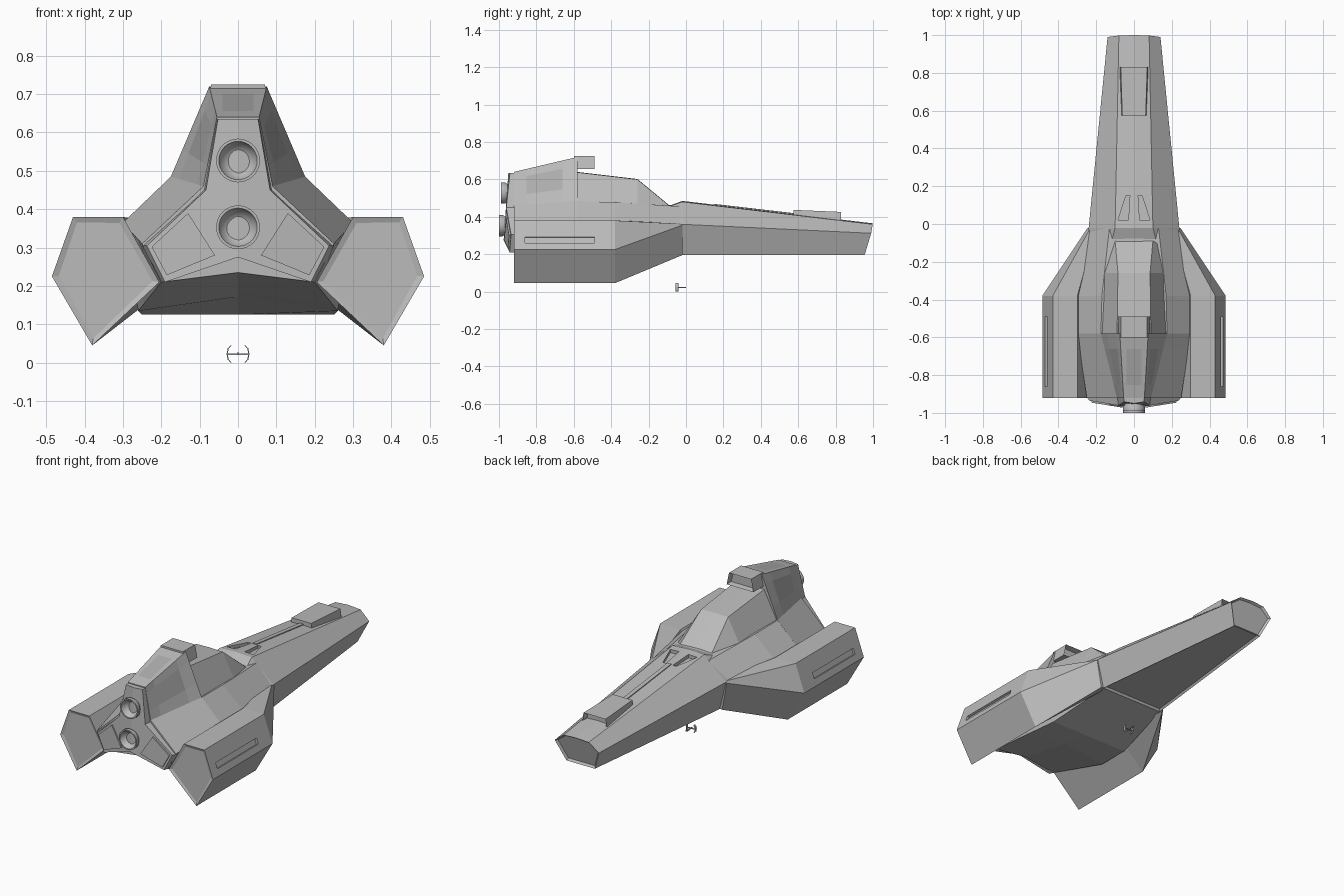
import bpy, bmesh, math
from mathutils import Vector

cube = bpy.data.objects.get("Cube")
if cube:
    bpy.data.objects.remove(cube, do_unlink=True)


def material(name, v):
    m = bpy.data.materials.new(name)
    m.use_nodes = True
    m.diffuse_color = (v, v, v, 1)
    m.node_tree.nodes["Principled BSDF"].inputs["Base Color"].default_value = (v, v, v, 1)
    return m


HULL = material("hull grey", 0.5)
PANEL = material("panel grey", 0.42)


def finish(name, bm):
    bmesh.ops.recalc_face_normals(bm, faces=bm.faces)
    me = bpy.data.meshes.new(name)
    bm.to_mesh(me)
    bm.free()
    me.materials.append(HULL)
    me.materials.append(PANEL)
    ob = bpy.data.objects.new(name, me)
    bpy.context.collection.objects.link(ob)
    return ob


def loft(name, rings, recess=None, width=0.012, depth=-0.012):
    """Skin rings of 3D points; faces chosen by recess(face) are inset."""
    bm = bmesh.new()
    rows = [[bm.verts.new(p) for p in r] for r in rings]
    n = len(rows[0])
    for a, b in zip(rows, rows[1:]):
        for i in range(n):
            j = (i + 1) % n
            bm.faces.new((a[i], a[j], b[j], b[i]))
    bm.faces.new(rows[0])
    bm.faces.new(rows[-1][::-1])
    bmesh.ops.recalc_face_normals(bm, faces=bm.faces)
    if recess:
        bm.normal_update()
        for f in [f for f in bm.faces if recess(f)]:
            bmesh.ops.inset_individual(bm, faces=[f], thickness=width, depth=depth)
    return finish(name, bm)


def sym(y, half):
    """Full ring from half-section points (x, z[, y offset])."""
    pts = [(p[0], y + (p[2] if len(p) > 2 else 0), p[1]) for p in half]
    return pts + [(-x, b, z) for x, b, z in reversed(pts) if x > 0]


def flat(y, pts):
    return [(x, y, z) for x, z in pts]


def rect(y, x0, x1, z0, z1):
    return flat(y, [(x0, z0), (x1, z0), (x1, z1), (x0, z1)])


def box(name, centre, size, tilt=0):
    bm = bmesh.new()
    bmesh.ops.create_cube(bm, size=1)
    bmesh.ops.scale(bm, vec=size, verts=bm.verts)
    ob = finish(name, bm)
    ob.location = centre
    ob.rotation_euler.y = tilt
    return ob


def cut(ob, cutter):
    bpy.context.view_layer.update()
    mod = ob.modifiers.new("cut", "BOOLEAN")
    mod.operation = "DIFFERENCE"
    mod.solver = "EXACT"
    mod.object = cutter
    bpy.context.view_layer.objects.active = ob
    bpy.ops.object.modifier_apply(modifier=mod.name)
    bpy.data.objects.remove(cutter, do_unlink=True)


def mirror(ob):
    ob.modifiers.new("mirror", "MIRROR")


def rear(f):
    return f.normal.y < -0.9


def fore(f):
    return f.normal.y > 0.8


# Long forward hull with recessed tip and belly panel
nose = loft("forward_hull", [
    sym(-0.10, [(0, .455), (.12, .452), (.24, .36), (.2, .195)]),
    sym(-0.02, [(0, .485), (.1, .48), (.24, .36), (.2, .195)]),
    sym(1.0, [(0, .365), (.08, .36, -.002), (.14, .312, -.01), (.09, .195, -.045)]),
], lambda f: fore(f) or (f.normal.z < -0.9 and f.calc_area() > 0.1))
for s in (1, -1):
    cut(nose, loft("vent_cutter", [
        rect(.02, s * .03, s * .085, .458, .6),
        rect(.15, s * .022, s * .042, .447, .6)]))

# Raised spine strip and sensor housings
loft("spine_strip", [rect(.15, -.012, .012, .45, .469), rect(.6, -.012, .012, .39, .417)])
loft("nose_housing", [
    sym(.575, [(.062, .437), (.07, .37)]),
    sym(.83, [(.07, .426), (.08, .34)])], fore, .01, -.03)
loft("tower_sensor", [
    sym(-.60, [(.07, .725), (.085, .655)]),
    sym(-.49, [(.07, .725), (.085, .655)])], fore, .01, -.03)


# Aft body and tower, with painted panels
def tower_ring(u):
    mix = lambda a, b, t: a + (b - a) * t
    top = mix(.64, .72, u)
    hi = (mix(.055, .075, u), top)
    lo = (mix(.09, .175, u), mix(.46, .485, u))
    side = [(mix(hi[0], lo[0], v), mix(hi[1], lo[1], v)) for v in (0, .2, .7, 1)]
    lower = [(mix(.25, .3, u), mix(.31, .365, u)),
             (mix(.2, .26, u), mix(.21, .135, u)), (0, mix(.235, .172, u))]
    return sym(mix(-.92, -.58, u), [(0, top), (.04, top)] + side + lower)


tower = loft("aft_body", [tower_ring(u) for u in (0, .2, .76, 1)])
for f in tower.data.polygons:
    c = f.center
    if -.84 < c.y < -.66 and (abs(c.x) < .04 and c.z > .6 or .53 < c.z < .635):
        f.material_index = 1

# Middle body between the pods
loft("mid_body", [
    sym(-.58, [(0, .48), (.175, .484), (.3, .365), (.26, .135), (0, .172)]),
    sym(-.38, [(0, .48), (.17, .478), (.3, .365), (.25, .125), (0, .125)]),
    sym(-.02, [(0, .46), (.13, .455), (.235, .36), (.2, .195), (0, .195)]),
])

# Sloped bridge ahead of the tower
loft("bridge", [
    sym(-.60, [(0, .642), (.09, .64), (.172, .48), (0, .45)]),
    sym(-.26, [(0, .602), (.085, .6), (.155, .47), (0, .45)]),
    sym(-.09, [(0, .462), (.1, .46), (.125, .45), (0, .44)]),
])

# Side pods with slot recess
pod_section = [(.3, .38), (.43, .38), (.485, .225), (.38, .045), (.205, .21)]
pod = loft("side_pod", [
    flat(-.92, pod_section), flat(-.38, pod_section),
    flat(-.02, [(.2, .365), (.23, .362), (.245, .355), (.215, .195), (.18, .2)]),
], rear, .018, -.006)
cut(pod, box("slot_cutter", (.4665, -.675, .277), (.026, .37, .034), -.341))
mirror(pod)

# Faceted engine plate, one half mirrored
outline = [(0, .635), (.055, .635), (.088, .45), (.25, .305), (.2, .21), (0, .275)]
plate = loft("engine_plate", [
    flat(-.915, outline),
    [(x * .95, -.975 + .16 * x + (.025 if z > .6 else 0), z) for x, z in outline]])
mirror(plate)
arm = [(.13, .39), (.225, .302), (.186, .228), (.06, .28)]
mirror(loft("engine_arm_panel", [
    [(x, -.97 + .16 * x, z) for x, z in arm],
    [(x, -.982 + .16 * x, z) for x, z in arm]]))


# Engine bells
def bell(name, z0, shift):
    profile = [(.045, -.93), (.047, -.965), (.057, -.98), (.057, -1), (.05, -1),
               (.043, -.98), (.025, -.965), (.004, -.96)]
    seg = 32
    rings = [[(r * math.cos(math.tau * i / seg), y + shift, z0 + r * math.sin(math.tau * i / seg))
              for i in range(seg)] for r, y in profile]
    ob = loft(name, rings)
    bpy.ops.object.select_all(action="DESELECT")
    ob.select_set(True)
    bpy.context.view_layer.objects.active = ob
    bpy.ops.object.shade_smooth_by_angle(angle=math.radians(40))


bell("lower_engine", .353, 0)
bell("upper_engine", .527, .012)

# Tiny escort craft below the hull
box("escort_bar", (0, -.045, .022), (.056, .005, .004))
box("escort_body", (0, -.027, .023), (.006, .054, .006))
arc = [(.02, .001), (.027, .008), (.03, .0225), (.027, .037), (.02, .044)]
for (x0, z0), (x1, z1) in zip(arc, arc[1:]):
    mirror(loft("escort_wing", [
        flat(y, [(x0, z0 - .001), (x0 - .003, z0), (x1 - .003, z1), (x1, z1 + .001)])
        for y in (-.055, -.04)]))
